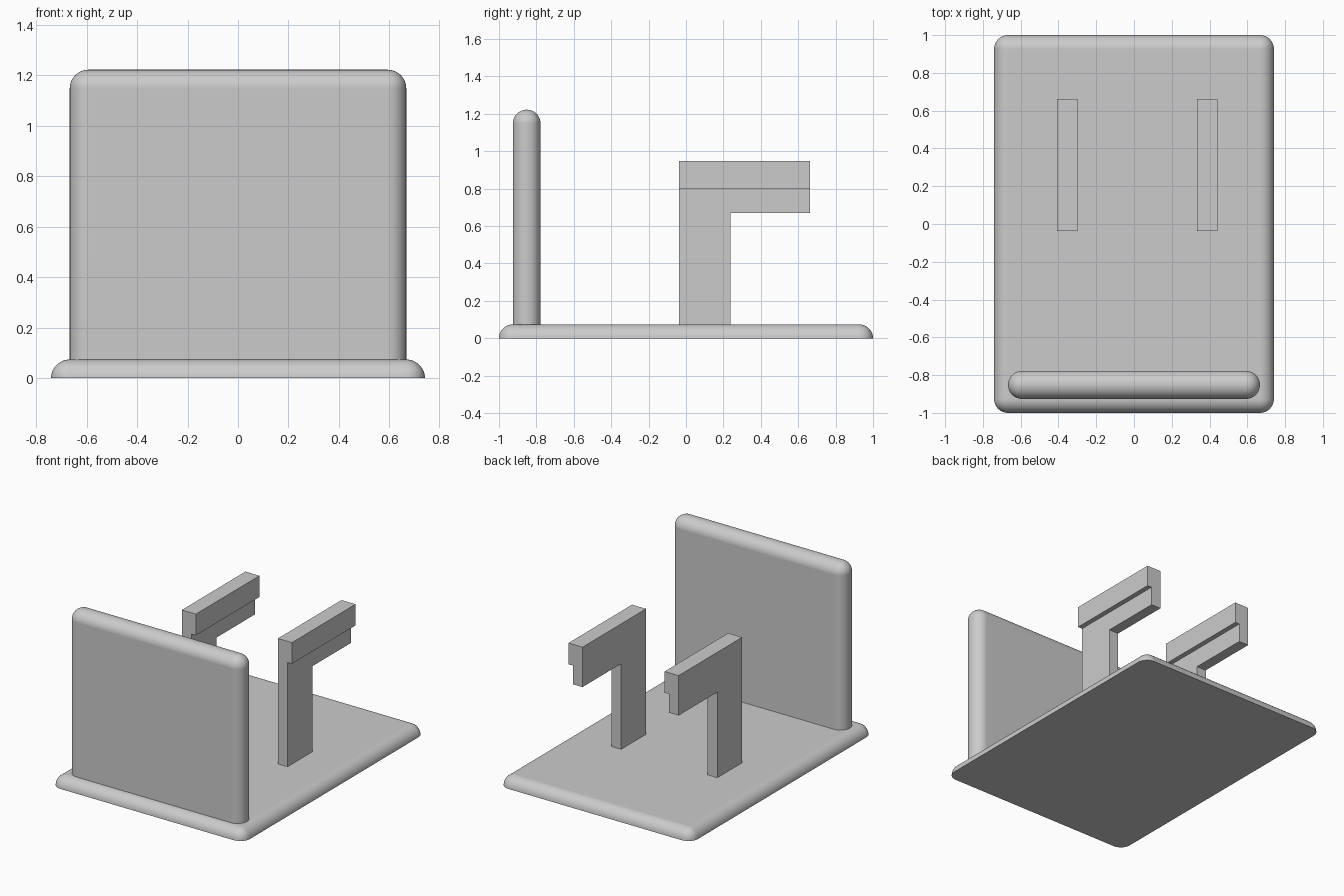
import bpy, bmesh
from mathutils import Matrix, Vector

cube = bpy.data.objects.get("Cube")
if cube:
    bpy.data.objects.remove(cube, do_unlink=True)

U = 2 / 27          # base thickness, also the rounding radius

grey = bpy.data.materials.new("plain grey")
grey.use_nodes = True
grey.diffuse_color = (0.6, 0.6, 0.6, 1)
grey.node_tree.nodes["Principled BSDF"].inputs["Base Color"].default_value = (0.6, 0.6, 0.6, 1)


def finish(name, bm):
    bmesh.ops.recalc_face_normals(bm, faces=bm.faces)
    mesh = bpy.data.meshes.new(name)
    bm.to_mesh(mesh)
    bm.free()
    mesh.materials.append(grey)
    obj = bpy.data.objects.new(name, mesh)
    bpy.context.collection.objects.link(obj)
    return obj


def rounded_slab(name, low, high, floor):
    """Box rounded on every edge, then cut flat at the floor height."""
    low, high = Vector(low), Vector(high)
    bm = bmesh.new()
    bmesh.ops.create_cube(bm, size=1, matrix=Matrix.Translation((low + high) / 2)
                          @ Matrix.Diagonal((*(high - low), 1)))
    bmesh.ops.bevel(bm, geom=bm.edges[:], offset=U - 0.0001, segments=10,
                    profile=0.5, affect='EDGES', clamp_overlap=True)
    bmesh.ops.remove_doubles(bm, verts=bm.verts, dist=0.001)
    for v in bm.verts:
        if abs(v.co.z - floor) < 0.001:
            v.co.z = floor
    bmesh.ops.bisect_plane(bm, geom=bm.verts[:] + bm.edges[:] + bm.faces[:], dist=0.0001,
                           plane_co=(0, 0, floor), plane_no=(0, 0, 1), clear_inner=True)
    rim = [e for e in bm.edges if e.is_boundary]
    bmesh.ops.contextual_create(bm, geom=rim)
    obj = finish(name, bm)
    # Smooth the rounding while keeping the broad faces flat
    bpy.ops.object.select_all(action='DESELECT')
    obj.select_set(True)
    bpy.context.view_layer.objects.active = obj
    bpy.ops.object.shade_smooth_by_angle(angle=0.6)
    weighted = obj.modifiers.new("flat faces", 'WEIGHTED_NORMAL')
    weighted.keep_sharp = True


def bracket(name, x):
    """Post with a rearward arm, and a ledge along the upper +x side."""
    profile = [(-0.037, U), (0.237, U), (0.237, 0.67), (0.663, 0.67),
               (0.663, 0.948), (-0.037, 0.948)]
    bm = bmesh.new()
    face = bm.faces.new([bm.verts.new((x, y, z)) for y, z in profile])
    side = bmesh.ops.extrude_face_region(bm, geom=[face], use_keep_orig=True)["geom"]
    bmesh.ops.translate(bm, vec=(U, 0, 0),
                        verts=[g for g in side if isinstance(g, bmesh.types.BMVert)])
    bmesh.ops.recalc_face_normals(bm, faces=bm.faces)
    # Pull the upper strip outward to make the ledge
    bmesh.ops.bisect_plane(bm, geom=bm.verts[:] + bm.edges[:] + bm.faces[:], dist=0.0001,
                           plane_co=(0, 0, 0.8), plane_no=(0, 0, 1))
    bm.normal_update()
    upper = [f for f in bm.faces if f.normal.x > 0.9 and f.calc_center_median().z > 0.8]
    strip = bmesh.ops.extrude_face_region(bm, geom=upper)["geom"]
    bmesh.ops.translate(bm, vec=(0.034, 0, 0),
                        verts=[g for g in strip if isinstance(g, bmesh.types.BMVert)])
    bmesh.ops.delete(bm, geom=[f for f in upper if f.is_valid], context='FACES_ONLY')
    bmesh.ops.dissolve_limit(bm, angle_limit=0.01, verts=bm.verts, edges=bm.edges)
    finish(name, bm)


# Base plate: rounded block cut at its mid height
rounded_slab("base_plate", (-10 * U, -1, -U), (10 * U, 1, U), 0)

# Upright front panel
rounded_slab("front_panel", (-9 * U, -12.5 * U, -2 * U), (9 * U, -10.5 * U, 16.5 * U), U)

# Pair of identical arm brackets
bracket("right_bracket", -5.5 * U)
bracket("left_bracket", 4.5 * U)
